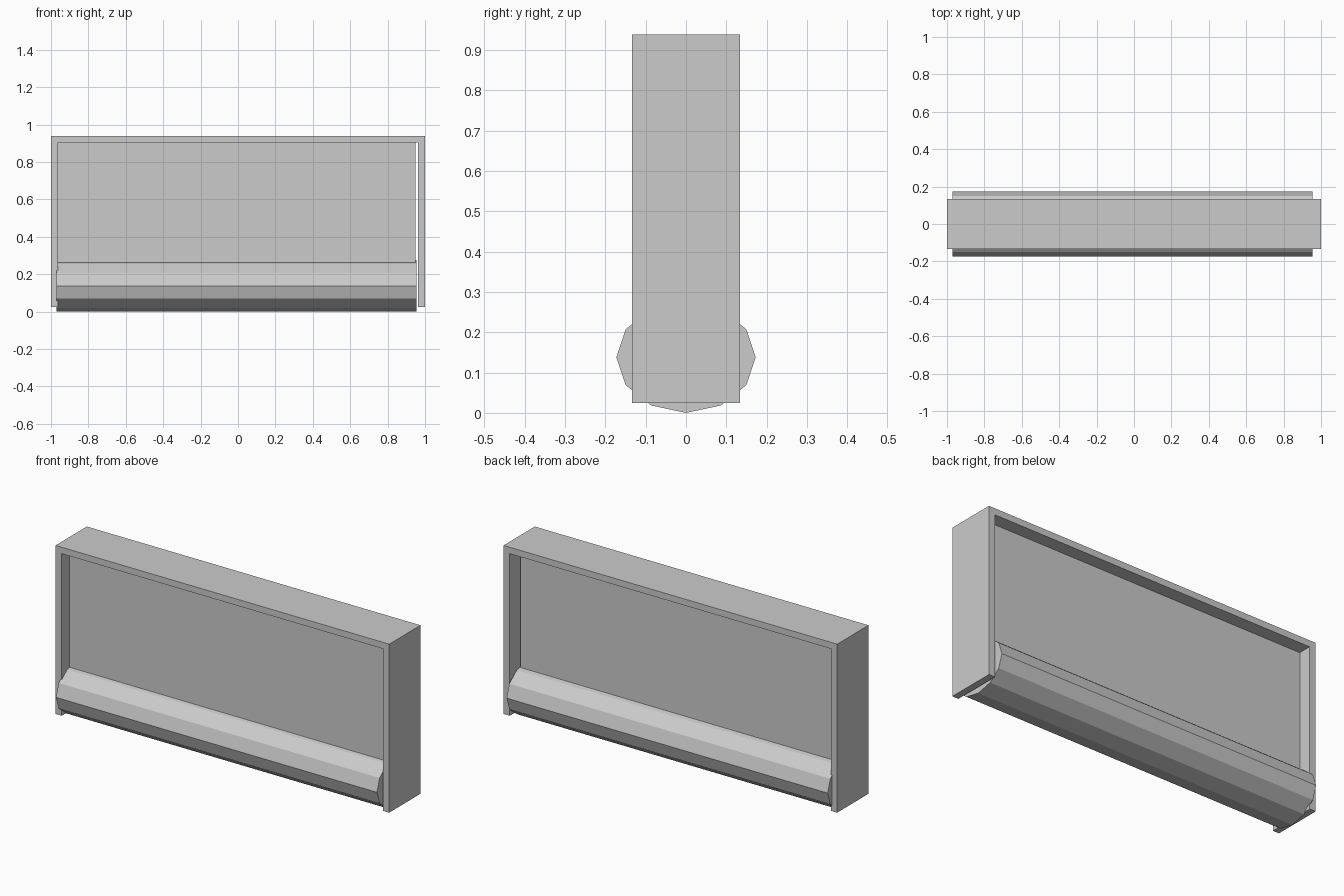
import bpy, bmesh
from math import sin, cos, tau

if "Cube" in bpy.data.objects:
    bpy.data.objects.remove(bpy.data.objects["Cube"])


def make_object(name, bm):
    bmesh.ops.recalc_face_normals(bm, faces=bm.faces)
    mesh = bpy.data.meshes.new(name)
    bm.to_mesh(mesh)
    bm.free()
    obj = bpy.data.objects.new(name, mesh)
    bpy.context.collection.objects.link(obj)
    return obj


def extrude_profile(name, points, offset):
    """Fill a closed outline of 3D points and extrude it by offset."""
    bm = bmesh.new()
    face = bm.faces.new([bm.verts.new(p) for p in points])
    ext = bmesh.ops.extrude_face_region(bm, geom=[face], use_keep_orig=True)
    verts = [g for g in ext["geom"] if isinstance(g, bmesh.types.BMVert)]
    bmesh.ops.translate(bm, verts=verts, vec=offset)
    return make_object(name, bm)


# Surrounding frame: an upside-down U, open at the bottom
half, inner, bottom, top, wall = 1.0, 0.963, 0.025, 0.938, 0.035
outline = [(-half, bottom), (-half, top), (half, top), (half, bottom),
           (inner, bottom), (inner, top - wall), (-inner, top - wall), (-inner, bottom)]
extrude_profile("frame", [(x, -0.134, z) for x, z in outline], (0, 0.268, 0))

# Recessed panel, stopping just short of the right frame wall
panel = [(-0.964, 0.14), (0.95, 0.14), (0.95, top - wall), (-0.964, top - wall)]
extrude_profile("panel", [(x, -0.066, z) for x, z in panel], (0, 0.128, 0))

# Twelve-sided, slightly flattened roller along the bottom
ring = [(-0.97, 0.173 * cos(tau * i / 12), 0.14 + 0.138 * sin(tau * i / 12))
        for i in range(12)]
roller = extrude_profile("bottom_roller", ring, (1.924, 0, 0))
roller.location.z = -0.002
